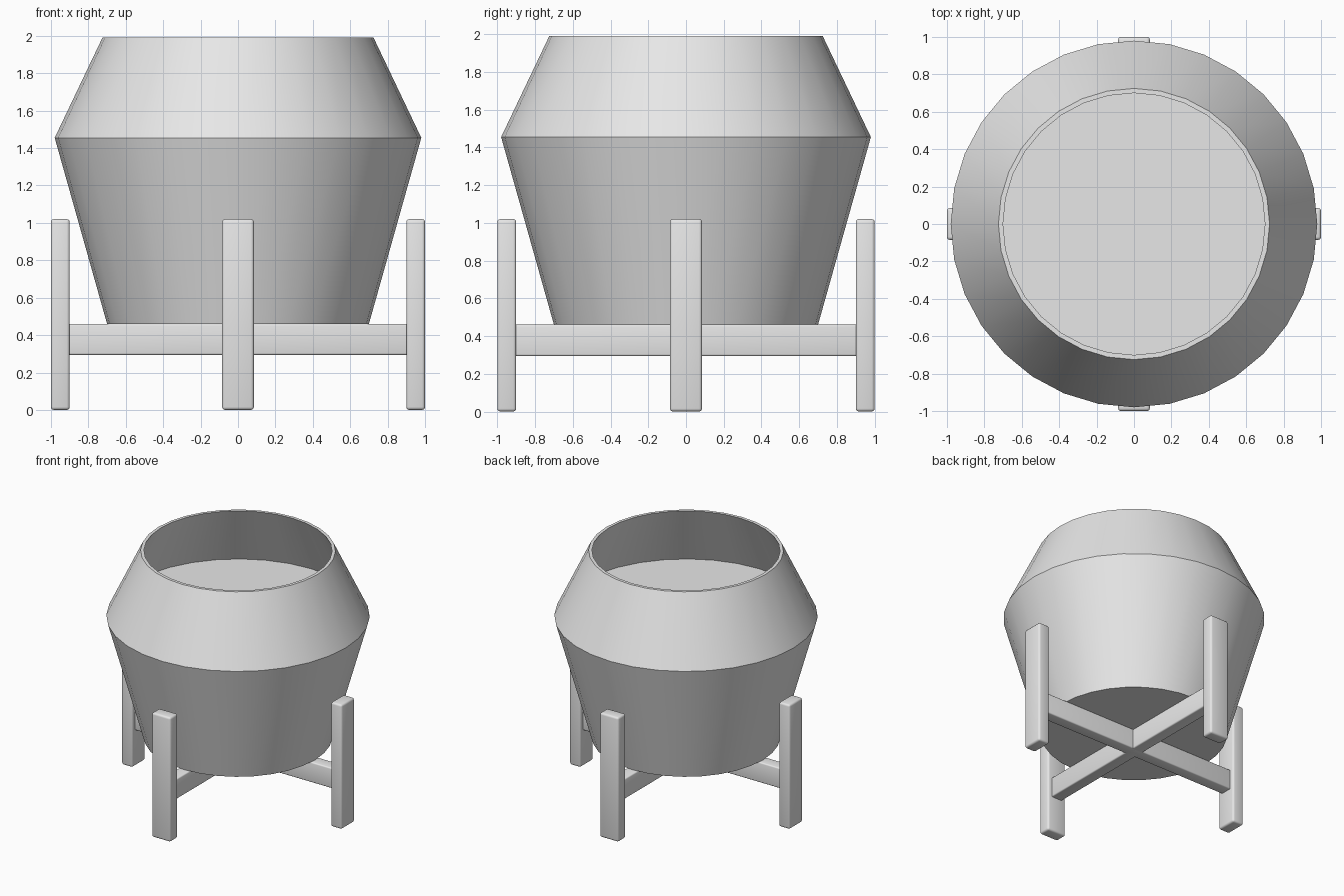
import bpy
import bmesh
from math import cos, sin, pi, radians

cube = bpy.data.objects.get("Cube")
if cube:
    bpy.data.objects.remove(cube, do_unlink=True)

SIDES = 32

grey = bpy.data.materials.new("plain grey")
grey.use_nodes = True
grey.diffuse_color = (0.8, 0.8, 0.8, 1)
grey.node_tree.nodes["Principled BSDF"].inputs["Base Color"].default_value = (0.8, 0.8, 0.8, 1)


def finish(name, bm, angle):
    """Turn a bmesh into a shaded, coloured object."""
    bmesh.ops.recalc_face_normals(bm, faces=bm.faces)
    mesh = bpy.data.meshes.new(name)
    bm.to_mesh(mesh)
    bm.free()
    mesh.materials.append(grey)
    obj = bpy.data.objects.new(name, mesh)
    bpy.context.collection.objects.link(obj)
    bpy.ops.object.select_all(action="DESELECT")
    obj.select_set(True)
    bpy.context.view_layer.objects.active = obj
    bpy.ops.object.shade_smooth_by_angle(angle=radians(angle))
    return obj


def lathe(name, profile):
    """Revolve (radius, height) points and cap both ends of the profile."""
    bm = bmesh.new()
    rings = [[bm.verts.new((r * cos(2 * pi * i / SIDES), r * sin(2 * pi * i / SIDES), z))
              for i in range(SIDES)] for r, z in profile]
    for low, high in zip(rings, rings[1:]):
        for i in range(SIDES):
            j = (i + 1) % SIDES
            bm.faces.new((low[i], low[j], high[j], high[i]))
    bm.faces.new(rings[0])
    bm.faces.new(rings[-1])
    return finish(name, bm, 30)


def rounded_box(name, low, high, radius):
    """Box between two corners with softened edges."""
    bm = bmesh.new()
    bmesh.ops.create_cube(bm, size=1)
    for v in bm.verts:
        v.co = [a + (b - a) * (c + 0.5) for a, b, c in zip(low, high, v.co)]
    bmesh.ops.bevel(bm, geom=bm.edges[:], offset=radius, segments=3,
                    profile=0.5, affect="EDGES")
    return finish(name, bm, 40)


# Hollow pot: outer wall up, over the rim, inner wall down to the floor
lathe("pot", [(0.70, 0.46), (0.98, 1.455), (0.725, 1.99),
              (0.70, 1.99), (0.955, 1.455), (0.69, 0.50)])

# Soil filling the pot to just above its widest line
lathe("soil", [(0.953, 1.46), (0.942, 1.483)])

# Four upright legs around the pot
for index, name in enumerate(("left_leg", "back_leg", "right_leg", "front_leg")):
    leg = rounded_box(name, (0.90, -0.085, 0), (1.0, 0.085, 1.02), 0.016)
    leg.rotation_euler.z = index * pi / 2

# Crossed bars under the pot, set slightly into the legs
for index, name in enumerate(("side_to_side_bar", "front_to_back_bar")):
    bar = rounded_box(name, (-0.92, -0.05, 0.294), (0.92, 0.05, 0.46), 0.01)
    bar.rotation_euler.z = index * pi / 2
